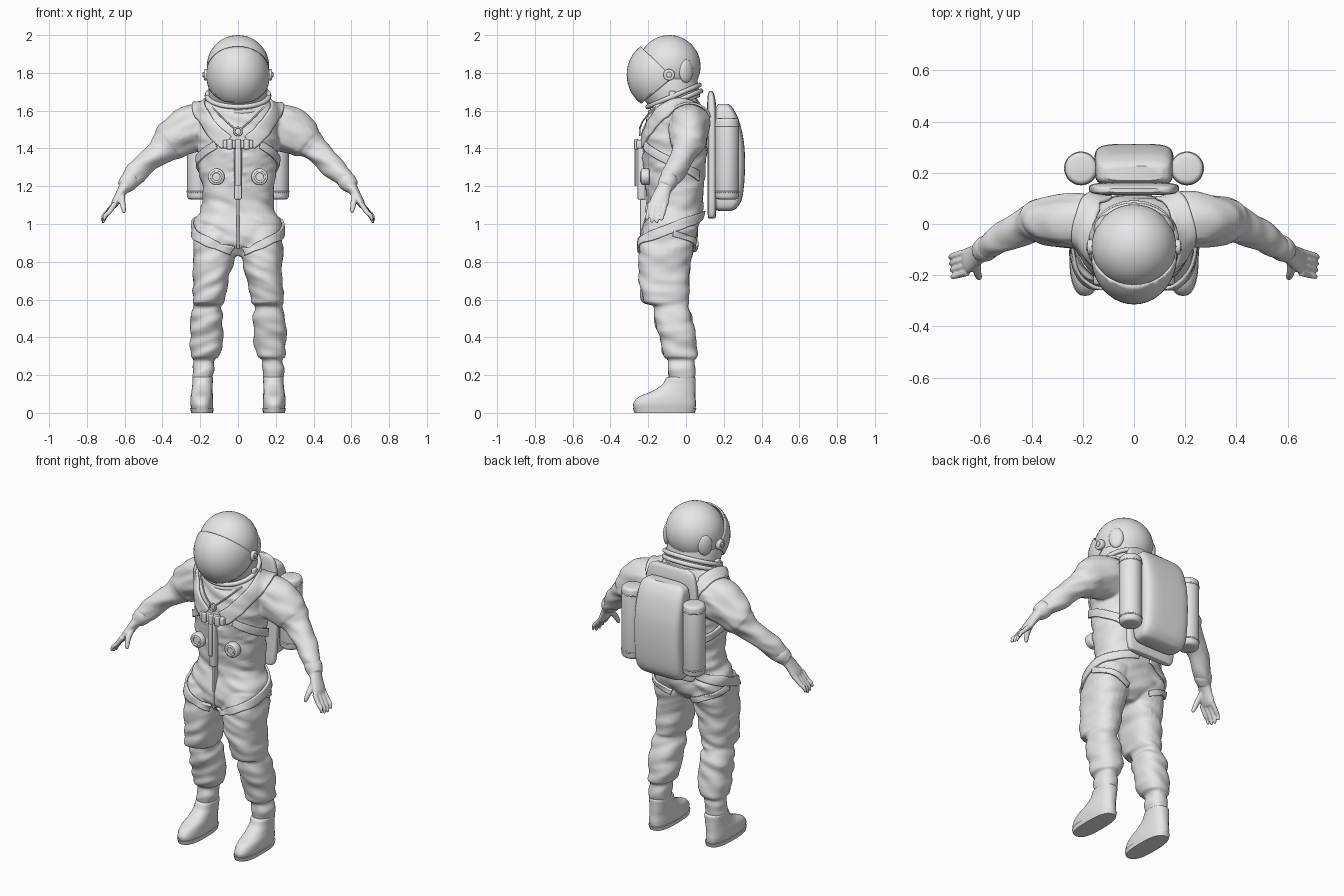
import bpy, bmesh, math
from mathutils import Vector, Matrix, noise

if "Cube" in bpy.data.objects:
    bpy.data.objects.remove(bpy.data.objects["Cube"])

GREY = (0.8, 0.8, 0.8, 1)
grey = bpy.data.materials.new("plain_grey")
grey.use_nodes = True
grey.diffuse_color = GREY
grey.node_tree.nodes["Principled BSDF"].inputs["Base Color"].default_value = GREY
SIDES = (("left", 1), ("right", -1))


def finish(name, bm, angle=40):
    """Turn a bmesh into a smooth shaded object."""
    bmesh.ops.recalc_face_normals(bm, faces=bm.faces)
    mesh = bpy.data.meshes.new(name)
    bm.to_mesh(mesh)
    bm.free()
    mesh.materials.append(grey)
    ob = bpy.data.objects.new(name, mesh)
    bpy.context.collection.objects.link(ob)
    bpy.ops.object.select_all(action='DESELECT')
    bpy.context.view_layer.objects.active = ob
    ob.select_set(True)
    bpy.ops.object.shade_smooth_by_angle(angle=math.radians(angle))
    return ob


def modifier(ob, kind, **settings):
    mod = ob.modifiers.new(kind.title(), kind)
    for key, value in settings.items():
        setattr(mod, key, value)


def spline(points, steps):
    """Resample a list of tuples with a Catmull-Rom curve."""
    pts = [points[0]] + list(points) + [points[-1]]
    out = []
    for a, b, c, d in zip(pts, pts[1:], pts[2:], pts[3:]):
        for k in range(steps):
            t = k / steps
            out.append([q + t / 2 * (r - p + t * (2*p - 5*q + 4*r - s + t * (3*q - 3*r + s - p)))
                        for p, q, r, s in zip(a, b, c, d)])
    return out + [list(points[-1])]


def loft(bm, stations, side=1, upright=False, power=2.0, fold=0.0, steps=6, seg=28):
    """Skin closed oval rings (x, y, z, rx, ry) along a path."""
    path = spline(stations, steps)
    rings = []
    for i, (x, y, z, rx, ry) in enumerate(path):
        t = Vector(path[min(i + 1, len(path) - 1)][:3]) - Vector(path[max(i - 1, 0)][:3])
        t = Vector((0, 0, 1)) if upright else t.normalized()
        u = Vector((0, 1, 0)) - t * t.y
        u.normalize()
        v = t.cross(u)
        ring = []
        for k in range(seg):
            a = math.tau * k / seg
            ca, sa = math.cos(a), math.sin(a)
            off = (v * math.copysign(abs(ca) ** (2 / power), ca) * rx
                   + u * math.copysign(abs(sa) ** (2 / power), sa) * ry)
            p = Vector((x, y, z)) + off
            n = noise.noise(Vector((p.x * 7 + side, p.y * 7, p.z * 22 + p.x * 8)))
            p += off.normalized() * fold * n
            ring.append(bm.verts.new((p.x * side, p.y, p.z)))
        rings.append(ring)
    for a, b in zip(rings, rings[1:]):
        for k in range(seg):
            bm.faces.new((a[k], a[k - 1], b[k - 1], b[k]))
    bm.faces.new(rings[0])
    bm.faces.new(rings[-1])


def tube(bm, points, side=1):
    """Round tube through (x, y, z, r) points."""
    loft(bm, [(*p, p[3]) for p in points], side, seg=12, steps=4)


def block(name, lo, hi, bevel, segments=4):
    bm = bmesh.new()
    bmesh.ops.create_cube(bm, size=1)
    for v in bm.verts:
        v.co = [l + (h - l) * (c + 0.5) for l, h, c in zip(lo, hi, v.co)]
    bmesh.ops.bevel(bm, geom=bm.edges[:], offset=bevel, segments=segments,
                    profile=0.5, affect='EDGES')
    finish(name, bm)


def disc(name, centre, radius, depth, axis, bevel):
    """Cylinder with rounded rims, pointing along an axis."""
    bm = bmesh.new()
    bmesh.ops.create_cone(bm, cap_ends=True, segments=32, radius1=radius, radius2=radius, depth=depth)
    rims = [e for e in bm.edges if abs(e.verts[0].co.z - e.verts[1].co.z) < 1e-5]
    bmesh.ops.bevel(bm, geom=rims, offset=bevel, segments=3, profile=0.5, affect='EDGES')
    turn = Vector((0, 0, 1)).rotation_difference(Vector(axis)).to_matrix().to_4x4()
    bm.transform(Matrix.Translation(centre) @ turn)
    finish(name, bm)


def ball(bm, centre, radii, turn=0):
    m = Matrix.Translation(centre) @ Matrix.Rotation(turn, 4, 'Z') @ Matrix.Diagonal((*radii, 1))
    bmesh.ops.create_uvsphere(bm, u_segments=40, v_segments=24, radius=1, matrix=m)


def ring(name, centre, radius, thick, tilt=(0, 0, 0), scale=(1, 1, 1)):
    bpy.ops.mesh.primitive_torus_add(location=centre, rotation=tilt, major_radius=radius,
                                     minor_radius=thick, major_segments=48, minor_segments=10)
    ob = bpy.context.object
    ob.name = name
    ob.scale = scale
    ob.data.materials.append(grey)
    bpy.ops.object.shade_smooth()


# Cloth suit: torso, legs and sleeves fused into one surface
bm = bmesh.new()
loft(bm, [(0, -.1, .83, .06, .08), (0, -.09, .9, .205, .14), (0, -.085, .97, .23, .15),
          (0, -.075, 1.02, .23, .15), (0, -.065, 1.07, .2, .15), (0, -.06, 1.15, .19, .15),
          (0, -.06, 1.3, .205, .165), (0, -.06, 1.45, .215, .17), (0, -.05, 1.55, .22, .155),
          (0, -.05, 1.62, .205, .135), (0, -.06, 1.67, .15, .12)],
     upright=True, power=2.3, fold=.016, seg=48)
for label, s in SIDES:
    loft(bm, [(.115, -.08, .98, .115, .14), (.125, -.1, .88, .114, .145), (.131, -.112, .8, .106, .138),
              (.143, -.115, .7, .095, .132), (.155, -.108, .6, .086, .124),
              (.157, -.1, .578, .08, .115), (.163, -.08, .562, .074, .09),
              (.166, -.07, .5, .088, .1), (.169, -.045, .4, .085, .095),
              (.175, -.03, .305, .077, .09), (.18, -.025, .28, .054, .07),
              (.185, -.025, .23, .057, .07), (.186, -.025, .17, .05, .062)],
         s, upright=True, power=2.4, fold=.014)
    loft(bm, [(.13, .015, 1.52, .115, .105), (.23, .015, 1.51, .125, .11), (.31, .012, 1.475, .115, .1),
              (.365, .01, 1.43, .098, .088), (.385, .005, 1.412, .08, .078),
              (.415, -.005, 1.385, .066, .068), (.5, -.045, 1.31, .058, .06),
              (.57, -.09, 1.235, .047, .047), (.6, -.11, 1.2, .036, .036)], s, fold=.016)
suit = finish("suit", bm)
modifier(suit, 'REMESH', mode='VOXEL', voxel_size=.008, use_smooth_shade=True)
modifier(suit, 'SMOOTH', factor=.5, iterations=2)

# Gloves with cuff, palm, four fingers and thumb; boots with soles
for label, s in SIDES:
    bm = bmesh.new()
    loft(bm, [(.562, -.085, 1.243, .047, .047), (.58, -.097, 1.222, .05, .05),
              (.604, -.112, 1.195, .04, .04)], s)
    loft(bm, [(.59, -.105, 1.21, .036, .038), (.62, -.125, 1.165, .025, .043),
              (.648, -.142, 1.115, .021, .05), (.66, -.147, 1.09, .013, .044)], s)
    for k in range(4):
        y = -.11 - .026 * k
        drop = .012 * abs(k - 1.4)
        out = .003 * k
        tube(bm, [(.65, y, 1.11, .015), (.692 - out, y - .01, 1.062, .013),
                  (.712 - out, y - .016, 1.025 + drop, .011), (.719 - out, y - .02, 1 + drop, .007)], s)
    tube(bm, [(.615, -.14, 1.16, .018), (.612, -.185, 1.115, .016),
              (.606, -.205, 1.08, .013), (.602, -.212, 1.06, .008)], s)
    glove = finish(label + "_glove", bm)
    modifier(glove, 'REMESH', mode='VOXEL', voxel_size=.005, use_smooth_shade=True)
    modifier(glove, 'SMOOTH', factor=.5, iterations=2)

    bm = bmesh.new()
    loft(bm, [(.19, -.113, .02, .057, .163), (.192, -.113, .05, .06, .166),
              (.192, -.1, .085, .059, .15), (.19, -.065, .115, .056, .115),
              (.188, -.038, .15, .054, .088), (.187, -.028, .185, .054, .078),
              (.187, -.027, .19, .045, .065)], s, upright=True, power=2.4)
    finish(label + "_boot", bm)
    bm = bmesh.new()
    loft(bm, [(.19, -.113, 0, .058, .16), (.191, -.113, .025, .062, .168)],
         s, upright=True, power=2.6, steps=2)
    finish(label + "_boot_sole", bm)

# Helmet shell with a tilted neck skirt and locking rings
TILT = math.radians(23)
bm = bmesh.new()
ball(bm, (0, -.088, 1.835), (.165, .165, .165))
finish("helmet", bm)
bm = bmesh.new()
loft(bm, [(0, -.048, 1.63, .15, .13), (0, -.066, 1.68, .155, .142), (0, -.09, 1.74, .155, .155),
          (0, -.1, 1.8, .145, .15)], seg=40)
finish("helmet_skirt", bm)
for name, y, z, r in (("neck_ring_lower", -.055, 1.648, .154), ("neck_ring_upper", -.066, 1.678, .157)):
    ring(name, (0, y, z), r, .013, (TILT, 0, 0), (1.04, .95, 1))

# Visor: front wedge of a larger dome
bm = bmesh.new()
ball(bm, (0, -.124, 1.79), (.168, .19, .192))
for normal in ((0, .17, .175), (0, .14, -.17)):
    bmesh.ops.bisect_plane(bm, geom=bm.verts[:] + bm.edges[:] + bm.faces[:],
                           plane_co=(0, -.07, 1.775), plane_no=normal, clear_outer=True)
modifier(finish("visor", bm), 'SOLIDIFY', thickness=.008)

# Visor hinges, ear covers and neck latches
for label, s in SIDES:
    disc(label + "_visor_hinge", (s * .168, -.09, 1.79), .03, .026, (s, 0, 0), .006)
    disc(label + "_hinge_knob", (s * .178, -.09, 1.79), .015, .018, (s, 0, 0), .004)
    bm = bmesh.new()
    ball(bm, (s * .128, .0, 1.81), (.022, .042, .062), s * math.radians(35))
    finish(label + "_ear_cover", bm)
    block(label + "_neck_latch", (s * .16 - .013, -.09, 1.66), (s * .16 + .013, -.055, 1.705), .008)

# Backpack: curved back plate, bulging pack and side canisters
bm = bmesh.new()
loft(bm, [(0, .135, 1.03, .12, .012), (0, .137, 1.05, .155, .022), (0, .138, 1.2, .17, .024),
          (0, .138, 1.5, .175, .024), (0, .136, 1.62, .165, .024), (0, .133, 1.68, .145, .018),
          (0, .131, 1.703, .1, .008)], upright=True, power=4, seg=64)
finish("back_plate", bm)
bm = bmesh.new()
loft(bm, [(0, .205, 1.07, .11, .035), (0, .212, 1.085, .14, .056), (0, .222, 1.14, .152, .076),
          (0, .231, 1.28, .154, .081), (0, .228, 1.43, .154, .079), (0, .214, 1.55, .15, .066),
          (0, .203, 1.612, .14, .046), (0, .198, 1.635, .11, .028)], upright=True, power=4.5, seg=64)
finish("backpack", bm)
for label, s in SIDES:
    disc(label + "_canister", (s * .207, .217, 1.345), .063, .43, (0, 0, 1), .018)
    for z in (1.17, 1.52):
        ring(f"{label}_canister_band", (s * .207, .217, z), .061, .005)


def strap(name, points, width, centre):
    """Flat band wrapped on the suit and mirrored."""
    bm = bmesh.new()
    path = [Vector(p) for p in spline(points, 10)]
    rows = []
    for i, p in enumerate(path):
        t = path[min(i + 1, len(path) - 1)] - path[max(i - 1, 0)]
        across = t.cross(p - Vector(centre)).normalized() * width
        rows.append([bm.verts.new(p + across * (k / 6 - .5)) for k in range(7)])
    for a, b in zip(rows, rows[1:]):
        for k in range(6):
            bm.faces.new((a[k], a[k + 1], b[k + 1], b[k]))
    ob = finish(name, bm, 60)
    modifier(ob, 'MIRROR')
    modifier(ob, 'SHRINKWRAP', target=suit, wrap_method='NEAREST_SURFACEPOINT',
             wrap_mode='ABOVE_SURFACE', offset=.008)
    modifier(ob, 'SMOOTH', factor=.5, iterations=4)
    modifier(ob, 'SOLIDIFY', thickness=.012, offset=0)


# Harness webbing
strap("shoulder_straps", [(.06, -.24, 1.43), (.13, -.22, 1.49), (.195, -.14, 1.58), (.21, -.04, 1.65),
                          (.17, .08, 1.62), (.12, .11, 1.54)], .095, (0, -.06, 1.4))
strap("side_straps", [(.12, -.23, 1.42), (.2, -.14, 1.36), (.22, -.03, 1.31), (.15, .09, 1.25)],
      .05, (0, -.06, 1.33))
strap("hip_straps", [(.04, .09, 1.05), (.17, .04, 1.02), (.235, -.07, .98), (.2, -.19, .93),
                     (.1, -.25, .88), (.03, -.23, .85)], .055, (0, -.08, .95))
strap("seat_straps", [(.24, -.07, .95), (.215, .0, .93), (.15, .05, .9), (.07, .04, .87)],
      .035, (.1, -.1, .92))

# Chest zip flap, buckle, pull ring, cords and dials
block("zip_flap", (-.02, -.256, 1.13), (.02, -.215, 1.42), .006)
block("lower_zip", (-.008, -.243, .87), (.008, -.2, 1.13), .004)
block("hanging_strap", (-.014, -.272, 1.2), (.014, -.262, 1.43), .004)
block("chest_buckle", (-.08, -.262, 1.4), (.08, -.225, 1.445), .008)
for x in (-.045, 0, .045):
    block("buckle_clip", (x - .015, -.274, 1.395), (x + .015, -.25, 1.45), .005)
ring("pull_ring", (0, -.245, 1.49), .02, .005, (math.pi / 2, 0, 0))
for label, s in SIDES:
    bm = bmesh.new()
    tube(bm, [(.14, -.16, 1.62, .004), (.07, -.225, 1.55, .004), (.012, -.245, 1.5, .004)], s)
    finish(label + "_neck_cord", bm)
    disc(label + "_chest_dial", (s * .115, -.215, 1.25), .044, .046, (0, -1, 0), .01)
    ring(label + "_dial_rim", (s * .115, -.237, 1.25), .026, .006, (math.pi / 2, 0, 0))
